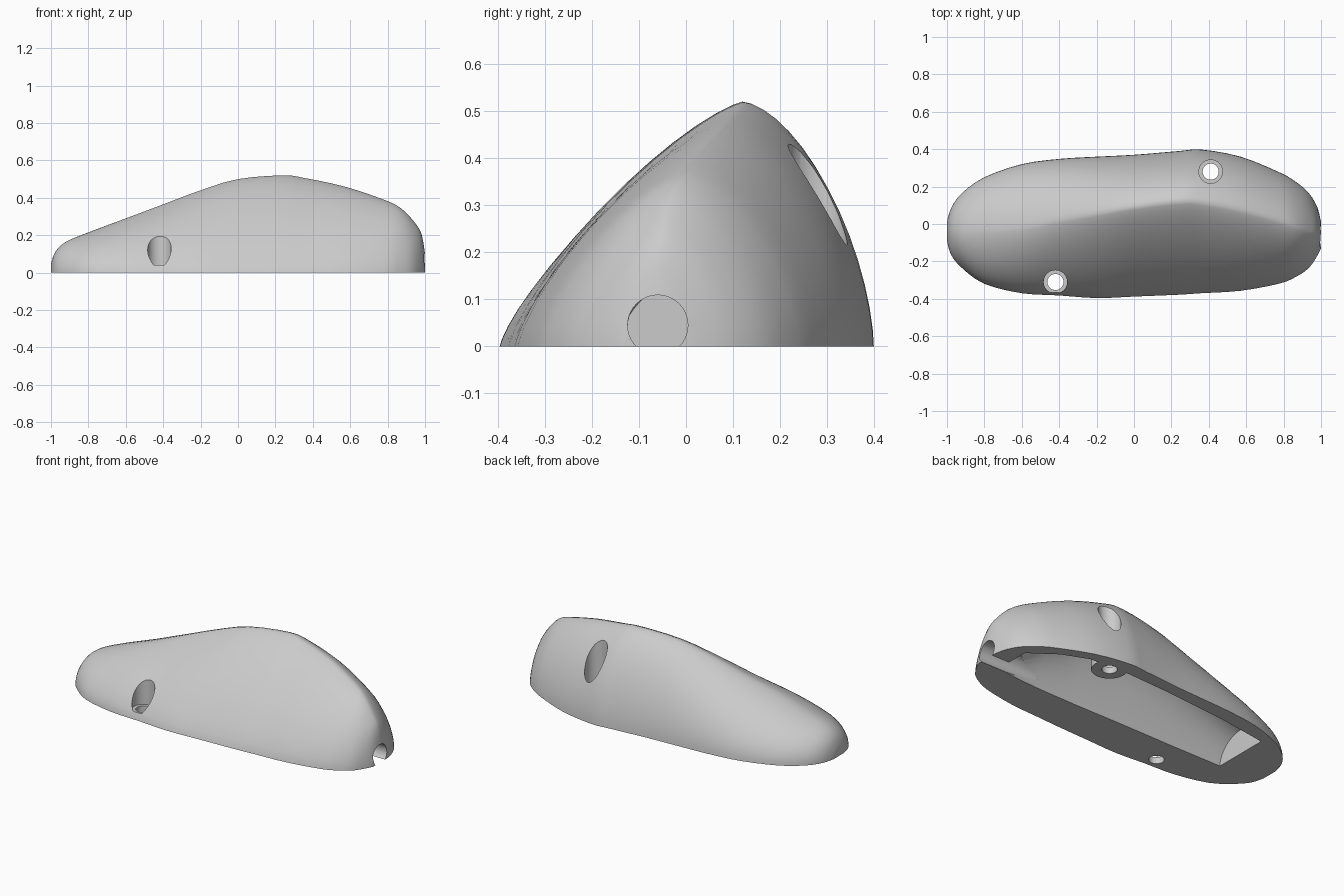
import bpy
import bmesh
from math import sin, cos, pi
from mathutils import Matrix

default = bpy.data.objects.get("Cube")
if default:
    bpy.data.objects.remove(default, do_unlink=True)

grey = bpy.data.materials.new("light_grey")
grey.use_nodes = True
COLOUR = (0.6, 0.6, 0.6, 1)
grey.diffuse_color = COLOUR
grey.node_tree.nodes["Principled BSDF"].inputs["Base Color"].default_value = COLOUR

STEPS = 28


def add_object(name, bm):
    bmesh.ops.recalc_face_normals(bm, faces=bm.faces)
    mesh = bpy.data.meshes.new(name)
    bm.to_mesh(mesh)
    bm.free()
    mesh.materials.append(grey)
    obj = bpy.data.objects.new(name, mesh)
    bpy.context.collection.objects.link(obj)
    return obj


def power(v, p):
    return max(v, 0) ** p


def refine(stations, cuts=3):
    """Add sections between the stations along a smooth spline."""
    out = []
    last = len(stations) - 1
    for i in range(last):
        quad = [stations[min(max(i + k, 0), last)] for k in (-1, 0, 1, 2)]
        for step in range(cuts):
            t = step / cuts
            out.append([b + t / 2 * (c - a + t * (2 * a - 5 * b + 4 * c - d
                                                  + t * (3 * (b - c) + d - a)))
                        for a, b, c, d in zip(*quad)])
    return out + [stations[-1]]


def loft(name, stations, bulge, floor=0):
    """Join ridge-shaped sections: x, front edge, back edge, ridge y, ridge height."""
    bm = bmesh.new()
    rings = []
    for x, front, back, ridge, height in stations:
        nf, nb = bulge(x)
        ring = []
        for i in range(STEPS + 1):
            t = pi * i / STEPS
            c = cos(t)
            n, side = (nf, front) if c > 0 else (nb, back)
            y = ridge + (side - ridge) * power(abs(c), 2 / n)
            ring.append(bm.verts.new((x, y, height * power(sin(t), 2 / n))))
        if floor:
            ring += [bm.verts.new((x, y, floor)) for y in (back, front)]
        rings.append(ring)
    count = len(rings[0])
    for a, b in zip(rings, rings[1:]):
        for i in range(count):
            j = (i + 1) % count
            bm.faces.new((a[i], a[j], b[j], b[i]))
    bm.faces.new(rings[0])
    bm.faces.new(rings[-1][::-1])
    return add_object(name, bm)


def cylinder(name, radius, start, length, along_x=False):
    bm = bmesh.new()
    bmesh.ops.create_cone(bm, cap_ends=True, segments=40, radius1=radius,
                          radius2=radius, depth=length)
    bmesh.ops.translate(bm, verts=bm.verts, vec=(0, 0, length / 2))
    if along_x:
        bmesh.ops.rotate(bm, verts=bm.verts, matrix=Matrix.Rotation(pi / 2, 3, "Y"))
    bmesh.ops.translate(bm, verts=bm.verts, vec=start)
    return add_object(name, bm)


def subtract(target, cutter):
    mod = target.modifiers.new("cut", "BOOLEAN")
    mod.operation = "DIFFERENCE"
    mod.solver = "EXACT"
    mod.object = cutter
    bpy.context.view_layer.update()
    graph = bpy.context.evaluated_depsgraph_get()
    mesh = bpy.data.meshes.new_from_object(target.evaluated_get(graph))
    target.modifiers.clear()
    target.data = mesh
    bpy.data.objects.remove(cutter, do_unlink=True)


# Outer body: flatter in the middle, rounder towards the ends
body = loft("hollow_body", refine([
    (-1, -.09, .01, -.04, .045),
    (-.978, -.165, .085, -.04, .11),
    (-.92, -.235, .165, -.04, .165),
    (-.8, -.32, .25, -.03, .215),
    (-.6, -.37, .32, -.02, .29),
    (-.4, -.382, .348, .02, .365),
    (-.2, -.396, .36, .055, .44),
    (0, -.388, .37, .09, .5),
    (.24, -.378, .39, .12, .52),
    (.36, -.37, .398, .115, .505),
    (.57, -.357, .36, .075, .46),
    (.78, -.318, .275, .015, .39),
    (.87, -.28, .222, -.02, .345),
    (.935, -.235, .165, -.04, .28),
    (.98, -.17, .09, -.05, .21),
    (1, -.13, .01, -.05, .1),
]), lambda x: (1.26 + x * x * (.65 if x < 0 else .25),
               1.62 + (.3 * abs(x) if x < 0 else 0)))

# Hollow underside with a low sloping roof at the tall end,
# keeping a column for the rear screw
cavity = loft("cavity_cutter", [
    (-.73, -.14, .21, .03, .15),
    (-.4, -.14, .26, .05, .24),
    (0, -.135, .295, .09, .36),
    (.3, -.135, .31, .1, .39),
    (.56, -.13, .3, .06, .3),
    (.72, -.12, .235, .04, .17),
    (.88, -.1, .12, .02, .05),
], lambda x: (1.9, 1.9), floor=-.1)
HOLES = [(.41, .28), (-.42, -.31)]
subtract(cavity, cylinder("screw_column", .1, (*HOLES[0], -.2), 1))
subtract(body, cavity)

# Counterbored vertical screw holes
for x, y in HOLES:
    subtract(body, cylinder("counterbore", .063, (x, y, .04), 1))
    subtract(body, cylinder("screw_hole", .043, (x, y, -.2), 1))

# Cable exit in the tall end
subtract(body, cylinder("cable_cutter", .064, (.6, -.06, .045), .6, along_x=True))

bpy.ops.object.select_all(action="DESELECT")
body.select_set(True)
bpy.context.view_layer.objects.active = body
bpy.ops.object.shade_smooth_by_angle(angle=.6)
